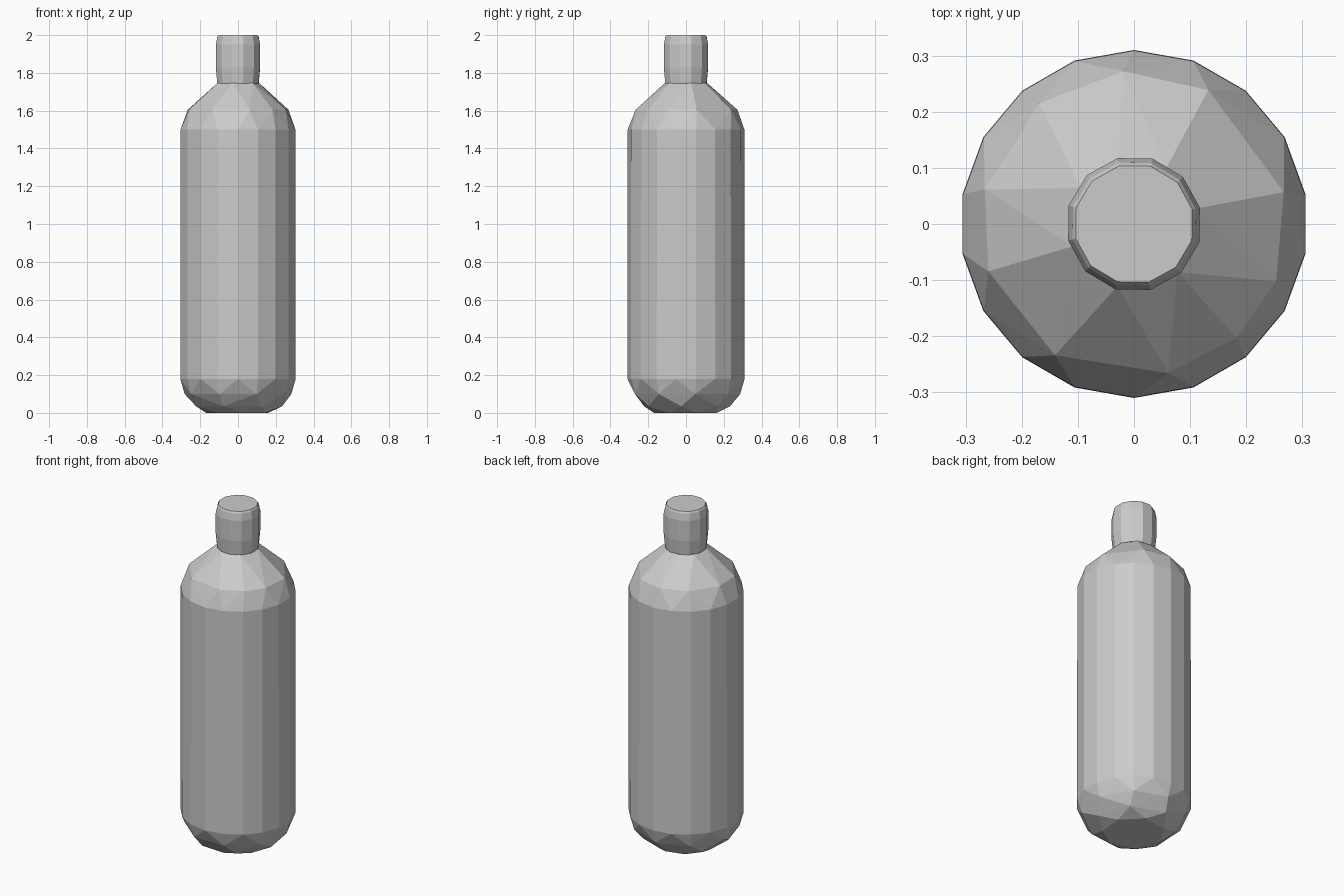
import bpy
import bmesh
from math import cos, sin, radians

if "Cube" in bpy.data.objects:
    bpy.data.objects.remove(bpy.data.objects["Cube"], do_unlink=True)

grey = bpy.data.materials.new("plain grey")
grey.use_nodes = True
colour = (0.6, 0.6, 0.6, 1)
grey.diffuse_color = colour
grey.node_tree.nodes["Principled BSDF"].inputs["Base Color"].default_value = colour


def even(count, start=0):
    """Evenly spaced angles in degrees."""
    return [start + 360 * i / count for i in range(count)]


def faceted_shell(name, rings):
    """Stretch a flat-shaded hull over rings of (radius, height, angles)."""
    bm = bmesh.new()
    for radius, height, angles in rings:
        for a in map(radians, angles):
            bm.verts.new((radius * cos(a), radius * sin(a), height))
    hull = bmesh.ops.convex_hull(bm, input=bm.verts)
    unused = {v for v in hull["geom_interior"] if isinstance(v, bmesh.types.BMVert)}
    bmesh.ops.delete(bm, geom=list(unused), context="VERTS")
    bmesh.ops.dissolve_limit(bm, angle_limit=radians(1), verts=bm.verts, edges=bm.edges)
    bmesh.ops.recalc_face_normals(bm, faces=bm.faces)
    mesh = bpy.data.meshes.new(name)
    bm.to_mesh(mesh)
    bm.free()
    mesh.materials.append(grey)
    obj = bpy.data.objects.new(name, mesh)
    bpy.context.collection.objects.link(obj)
    return obj


# Bottle body: rounded base, straight wall, irregularly faceted shoulder
faceted_shell("bottle_body", [
    (0.17, 0.0, even(7, 20)),
    (0.235, 0.035, even(7, 45)),
    (0.287, 0.1, even(9, 10)),
    (0.31, 0.18, even(18, 10)),
    (0.309, 1.5, even(18, 10)),
    (0.273, 1.605, [12, 61, 94, 128, 167, 198, 239, 283, 312, 338]),
    (0.115, 1.747, [14, 60, 104, 146, 200, 255, 312]),
])

# Cap: short barrel with a slightly bevelled rim
faceted_shell("bottle_cap", [
    (0.113, 1.745, even(12, 14)),
    (0.121, 1.83, even(12, 14)),
    (0.121, 1.95, even(12, 14)),
    (0.113, 1.99, even(12, 14)),
    (0.107, 2.0, even(12, 14)),
])
